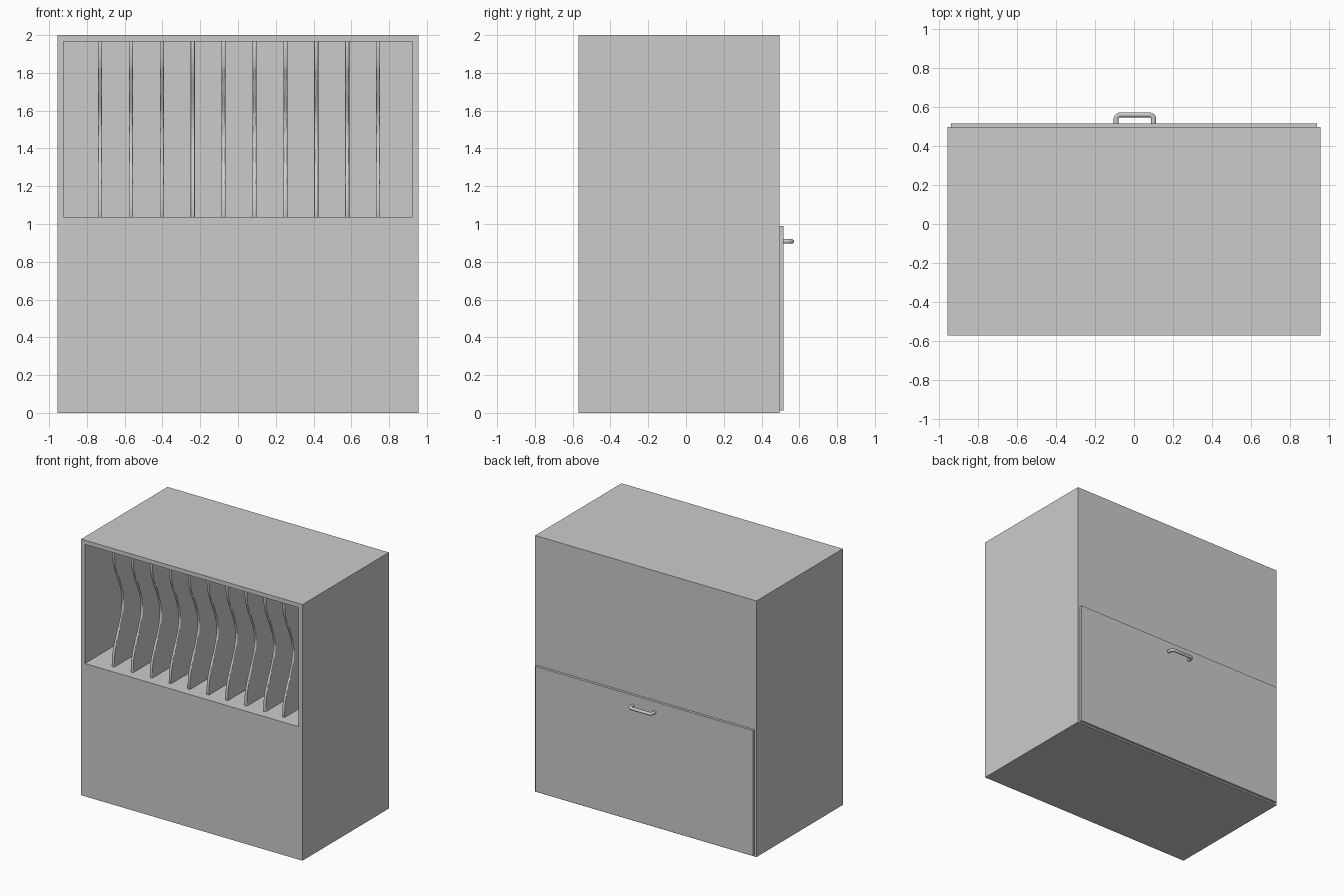
import bpy, bmesh
from math import cos, sin, pi

if "Cube" in bpy.data.objects:
    bpy.data.objects.remove(bpy.data.objects["Cube"])

BACK, FRONT = 0.496, -0.57


def add_mesh(name, bm):
    bmesh.ops.recalc_face_normals(bm, faces=bm.faces)
    mesh = bpy.data.meshes.new(name)
    bm.to_mesh(mesh)
    bm.free()
    obj = bpy.data.objects.new(name, mesh)
    bpy.context.collection.objects.link(obj)
    return obj


def box(lo, hi):
    bm = bmesh.new()
    bmesh.ops.create_cube(bm, size=1)
    for v in bm.verts:
        v.co = [l if c < 0 else h for c, l, h in zip(v.co, lo, hi)]
    return bm


# Cabinet body with a rack opening recessed into the upper front
bm = box((-0.956, FRONT, 0), (0.956, BACK, 2))
bm.normal_update()
face = min(bm.faces, key=lambda f: f.calc_center_median().y)
bmesh.ops.inset_individual(bm, faces=[face], thickness=0.03)
for v in face.verts:
    v.co.x = 0.923 if v.co.x > 0 else -0.923
    v.co.z = 1.967 if v.co.z > 1 else 1.037
bmesh.ops.inset_individual(bm, faces=[face], thickness=0)
for v in face.verts:
    v.co.y = BACK - 0.034
add_mesh("cabinet_body", bm)

# Rack divider: side profile with a curved-in front edge, extruded across x
Z0, Z1, T = 1.03, 1.974, 0.022
profile = [(0.47, Z1), (0.47, Z0), (-0.5, Z0)]
N = 24
for i in range(N + 1):
    t = i / N
    profile.append((-0.5 + 0.06 * (1 - cos(2 * pi * t)), 1.08 + 0.84 * t))
profile.append((-0.5, Z1))
bm = bmesh.new()
face = bm.faces.new([bm.verts.new((-T / 2, y, z)) for y, z in profile])
ext = bmesh.ops.extrude_face_region(bm, geom=[face])
for v in ext["geom"]:
    if isinstance(v, bmesh.types.BMVert):
        v.co.x += T
divider = add_mesh("rack_divider", bm)
bevel = divider.modifiers.new("rounded_edge", 'BEVEL')
bevel.width = 0.006
bevel.segments = 3
bevel.limit_method = 'ANGLE'
bpy.context.view_layer.objects.active = divider
divider.select_set(True)
bpy.ops.object.modifier_apply(modifier="rounded_edge")
bpy.ops.object.shade_smooth_by_angle()

# Row of ten dividers
for i in range(10):
    d = divider if i == 0 else divider.copy()
    if i:
        bpy.context.collection.objects.link(d)
    d.location.x = -0.73 + i * 0.1635

# Drawer front on the back side
add_mesh("drawer_front", box((-0.938, BACK - 0.005, 0.012), (0.938, 0.516, 0.99)))

# Bar handle: tube with rounded corners
R, H, Y, BEND = 0.0125, 0.096, 0.559, 0.022
half = [(H, 0.51)]
for i in range(7):
    a = i / 6 * pi / 2
    half.append((H - BEND + BEND * cos(a), Y - BEND + BEND * sin(a)))
path = half + [(-x, y) for x, y in reversed(half)]
curve = bpy.data.curves.new("drawer_handle", 'CURVE')
curve.dimensions = '3D'
curve.bevel_depth = R
curve.bevel_resolution = 4
curve.use_fill_caps = True
spline = curve.splines.new('POLY')
spline.points.add(len(path) - 1)
for p, (x, y) in zip(spline.points, path):
    p.co = (x + 0.004, y, 0.908, 1)
spline.use_smooth = True
handle = bpy.data.objects.new("drawer_handle", curve)
bpy.context.collection.objects.link(handle)
